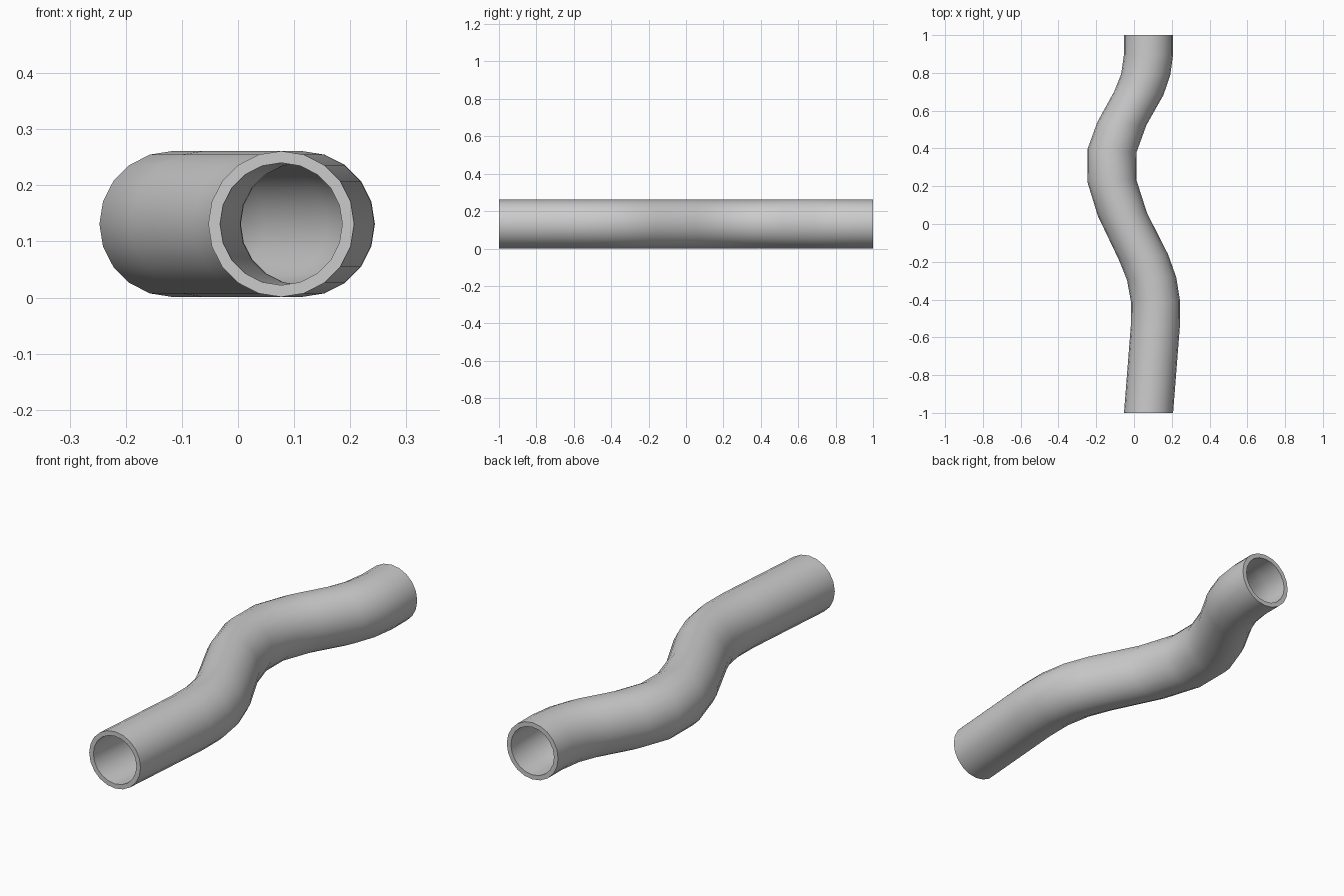
import bpy, bmesh, math

if "Cube" in bpy.data.objects:
    bpy.data.objects.remove(bpy.data.objects["Cube"])

SIDES = 20
OUTER, INNER = 0.13, 0.109
# Stations along the pipe: centre x, centre y, half tilt of the ring in y
PATH = [(0.077, -1.0, 0), (0.113, -0.54, 0), (0.114, -0.41, 0.003),
        (0.093, -0.288, 0.008), (0.050, -0.175, 0.015), (-0.061, 0.050, 0.008),
        (-0.117, 0.228, 0.005), (-0.116, 0.389, -0.008), (-0.064, 0.532, -0.008),
        (0.026, 0.693, -0.010), (0.062, 0.791, -0.003), (0.077, 0.897, 0),
        (0.077, 1.0, 0)]


def ring(bm, station, r):
    x, y, tilt = station
    verts = []
    for i in range(SIDES):
        a = 2 * math.pi * i / SIDES
        c, s = math.cos(a), math.sin(a)
        verts.append(bm.verts.new((x + r * c, y + tilt * c * r / OUTER, OUTER + 0.001 + r * s)))
    return verts


def bridge(bm, a, b):
    for i in range(SIDES):
        j = (i + 1) % SIDES
        bm.faces.new((a[i], a[j], b[j], b[i]))


# Winding hollow pipe: outer wall, then back down the bore, closed as one loop
bm = bmesh.new()
rings = [ring(bm, p, OUTER) for p in PATH] + [ring(bm, p, INNER) for p in reversed(PATH)]
for k, r in enumerate(rings):
    bridge(bm, r, rings[(k + 1) % len(rings)])
bmesh.ops.recalc_face_normals(bm, faces=bm.faces)
mesh = bpy.data.meshes.new("winding_pipe")
bm.to_mesh(mesh)
bm.free()
pipe = bpy.data.objects.new("winding_pipe", mesh)
bpy.context.collection.objects.link(pipe)

# Smooth walls with crisp rims
bpy.context.view_layer.objects.active = pipe
pipe.select_set(True)
bpy.ops.object.shade_smooth_by_angle(angle=math.radians(40))
